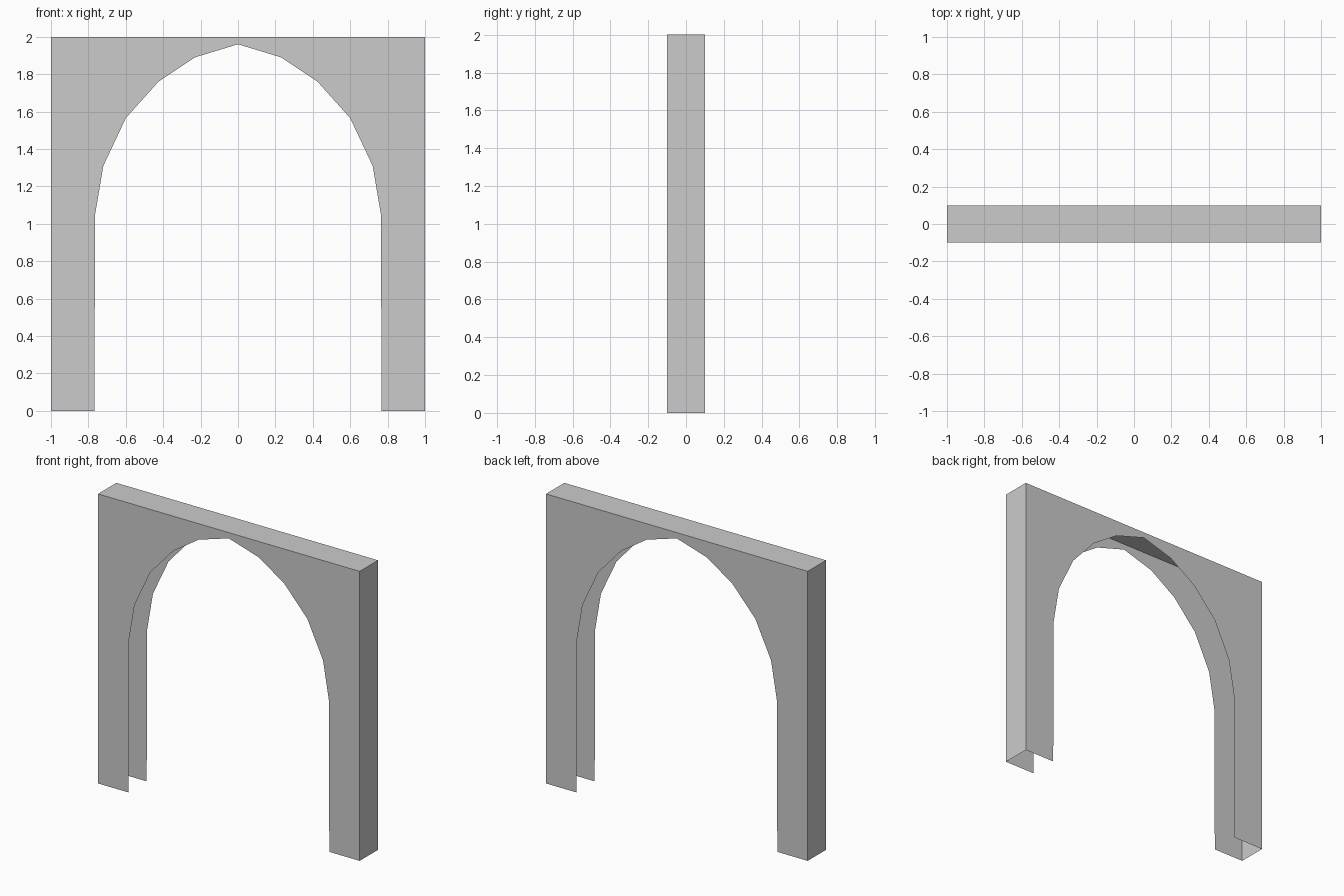
import bpy

if "Cube" in bpy.data.objects:
    bpy.data.objects.remove(bpy.data.objects["Cube"])

# Right half of the arch opening, from the floor up to just before the apex
half_arch = [(0.768, 0), (0.764, 1.05), (0.72, 1.31), (0.60, 1.565),
             (0.425, 1.76), (0.23, 1.89)]
W, H, D = 1.0, 2.0, 0.1


def make(name, verts, faces):
    mesh = bpy.data.meshes.new(name)
    mesh.from_pydata(verts, [], faces)
    mesh.update()
    obj = bpy.data.objects.new(name, mesh)
    bpy.context.collection.objects.link(obj)
    return obj


# Full panel outline, counter-clockwise seen from the front
outline = [(-W, 0)] + [(-x, z) for x, z in half_arch] + [(0, 1.96)]
outline += half_arch[::-1] + [(W, 0), (W, H), (-W, H)]
n = len(outline)

# Front and back arched panels
make("front_panel", [(x, -D, z) for x, z in outline], [range(n)])
make("back_panel", [(x, D, z) for x, z in outline], [range(n - 1, -1, -1)])

# Outer casing: right side, top, left side (open underneath and in the arch)
casing = [(W, 0), (W, H), (-W, H), (-W, 0)]
make("outer_casing",
     [(x, y, z) for x, z in casing for y in (-D, D)],
     [(2 * i, 2 * i + 1, 2 * i + 3, 2 * i + 2) for i in range(3)])
